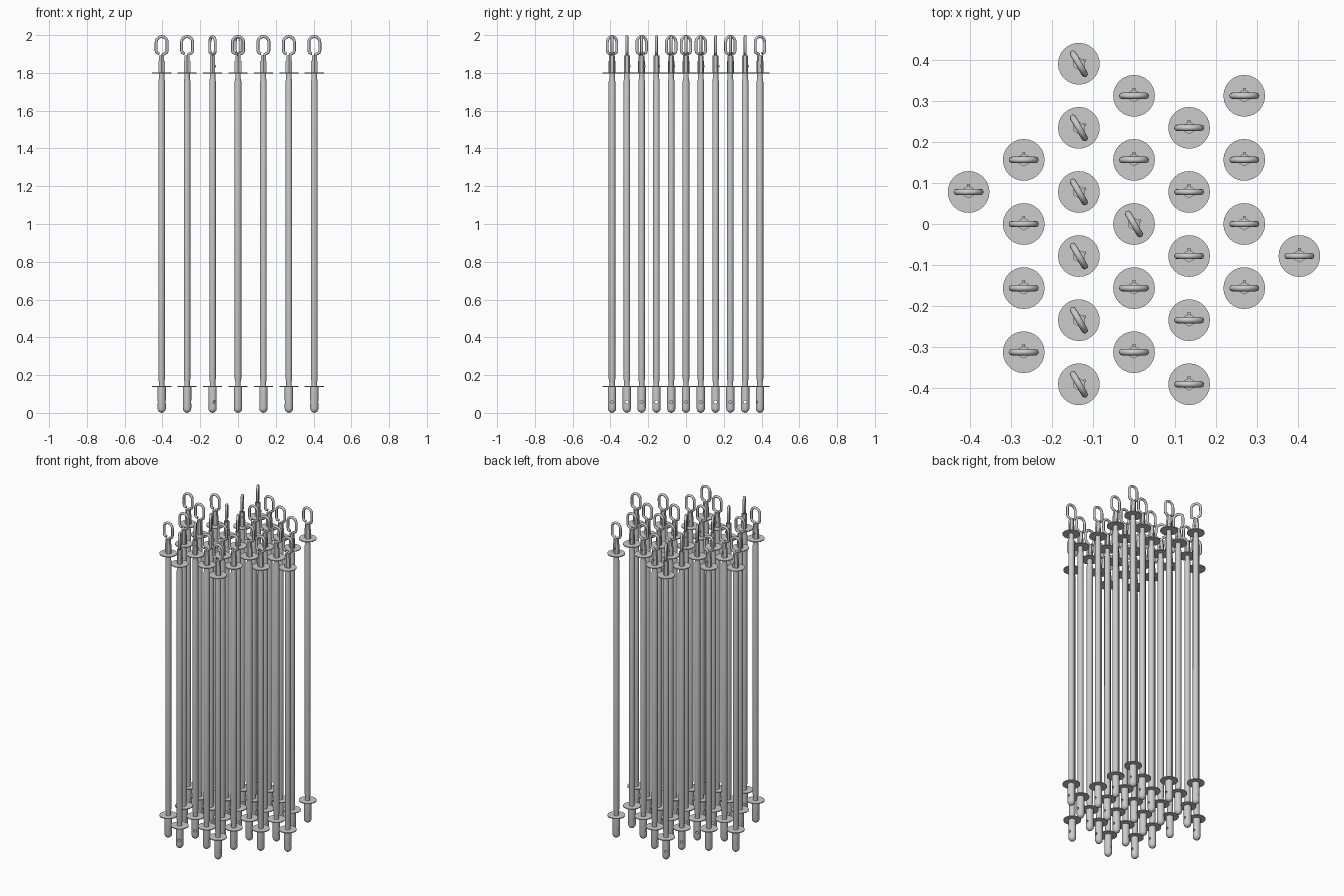
import bpy, bmesh, math
from mathutils import Matrix, Vector

if "Cube" in bpy.data.objects:
    bpy.data.objects.remove(bpy.data.objects["Cube"])

col = bpy.context.scene.collection


def add(name, mesh):
    ob = bpy.data.objects.new(name, mesh)
    col.objects.link(ob)
    return ob


def bake(ob):
    bpy.context.view_layer.update()
    dg = bpy.context.evaluated_depsgraph_get()
    return bpy.data.meshes.new_from_object(ob.evaluated_get(dg))


def smooth(mesh, angle=35):
    mesh.shade_smooth()
    mesh.set_sharp_from_angle(angle=math.radians(angle))
    return mesh


def lathe(name, profile, n=24):
    bm = bmesh.new()
    vs = [bm.verts.new((r, 0, z)) for r, z in profile]
    es = [bm.edges.new(p) for p in zip(vs, vs[1:])]
    bmesh.ops.spin(bm, geom=vs + es, cent=(0, 0, 0), axis=(0, 0, 1),
                   angle=2 * math.pi, steps=n, use_merge=False)
    bmesh.ops.remove_doubles(bm, verts=bm.verts, dist=1e-5)
    bmesh.ops.recalc_face_normals(bm, faces=bm.faces)
    me = bpy.data.meshes.new(name)
    bm.to_mesh(me)
    bm.free()
    return me


# rod: rounded plug, lower flange, tapered shaft, upper flange
plug = [(0, 0), (0.008, 0.002), (0.015, 0.007), (0.020, 0.014), (0.022, 0.023),
        (0.022, 0.138)]
shaft = [(0.051, 0.138), (0.051, 0.143), (0.0145, 0.143), (0.0145, 0.165),
         (0.0175, 0.18), (0.0175, 1.755), (0.0145, 1.77), (0.0145, 1.797),
         (0.051, 1.797), (0.051, 1.802), (0, 1.802)]
raw = add("raw_rod", lathe("raw_rod", plug + shaft))

# cross hole through the plug
bm = bmesh.new()
bmesh.ops.create_cone(bm, cap_ends=True, segments=16, radius1=0.008, radius2=0.008,
                      depth=0.1, matrix=Matrix.Translation((0, 0, 0.057))
                      @ Matrix.Rotation(math.pi / 2, 4, 'Y'))
me = bpy.data.meshes.new("hole_cutter")
bm.to_mesh(me)
bm.free()
cutter = add("hole_cutter", me)
mod = raw.modifiers.new("hole", 'BOOLEAN')
mod.operation, mod.solver, mod.object = 'DIFFERENCE', 'EXACT', cutter
rod_mesh = smooth(bake(raw))
for ob in (raw, cutter):
    bpy.data.objects.remove(ob)

# neck: hexagonal stem with side ribs and a small catch at the back
bm = bmesh.new()
bmesh.ops.create_cone(bm, cap_ends=True, segments=6, radius1=0.0155, radius2=0.0155,
                      depth=0.092, matrix=Matrix.Translation((0, 0, 1.846)))
for size, loc in (((0.035, 0.012, 0.06), (0, 0, 1.832)),
                  ((0.007, 0.008, 0.012), (0, 0.0155, 1.835))):
    bmesh.ops.create_cube(bm, size=1, matrix=Matrix.Translation(loc)
                          @ Matrix.Diagonal((*size, 1)))
neck_mesh = bpy.data.meshes.new("neck")
bm.to_mesh(neck_mesh)
bm.free()

# hook: bent wire with an opening at its lower left
R, ZC = 0.029, 1.963
pts = [(0.004, 1.885), (0.008, 1.899), (0.018, 1.903), (0.026, 1.908), (R, 1.918)]
pts += [(R * math.cos(a), ZC + R * math.sin(a))
        for a in (math.pi * i / 14 for i in range(15))]
pts += [(-R, 1.918), (-0.026, 1.908), (-0.019, 1.904), (-0.012, 1.903)]
cu = bpy.data.curves.new("hook", 'CURVE')
cu.dimensions = '3D'
cu.bevel_depth, cu.bevel_resolution, cu.use_fill_caps = 0.0078, 2, True
sp = cu.splines.new('POLY')
sp.points.add(len(pts) - 1)
for p, (x, z) in zip(sp.points, pts):
    p.co = (x, 0, z, 1)
raw = add("raw_hook", cu)
hook_mesh = smooth(bake(raw), 50)
bpy.data.objects.remove(raw)

# staggered layout: column index -> row half-steps; some rods are turned
DX, DY = 0.1347, 0.0783
layout = {-3: [1], -2: [2, 0, -2, -4], -1: [5, 3, 1, -1, -3, -5],
          0: [4, 2, 0, -2, -4], 1: [3, 1, -1, -3, -5],
          2: [4, 2, 0, -2], 3: [-1]}
for c, rows in layout.items():
    for r in rows:
        turned = c == -1 or (c, r) == (0, 0)
        for name, mesh in (("rod", rod_mesh), ("neck", neck_mesh), ("hook", hook_mesh)):
            ob = add(name, mesh)
            ob.location = (c * DX, r * DY, 0)
            ob.rotation_euler.z = math.radians(-60 if turned else 0)
